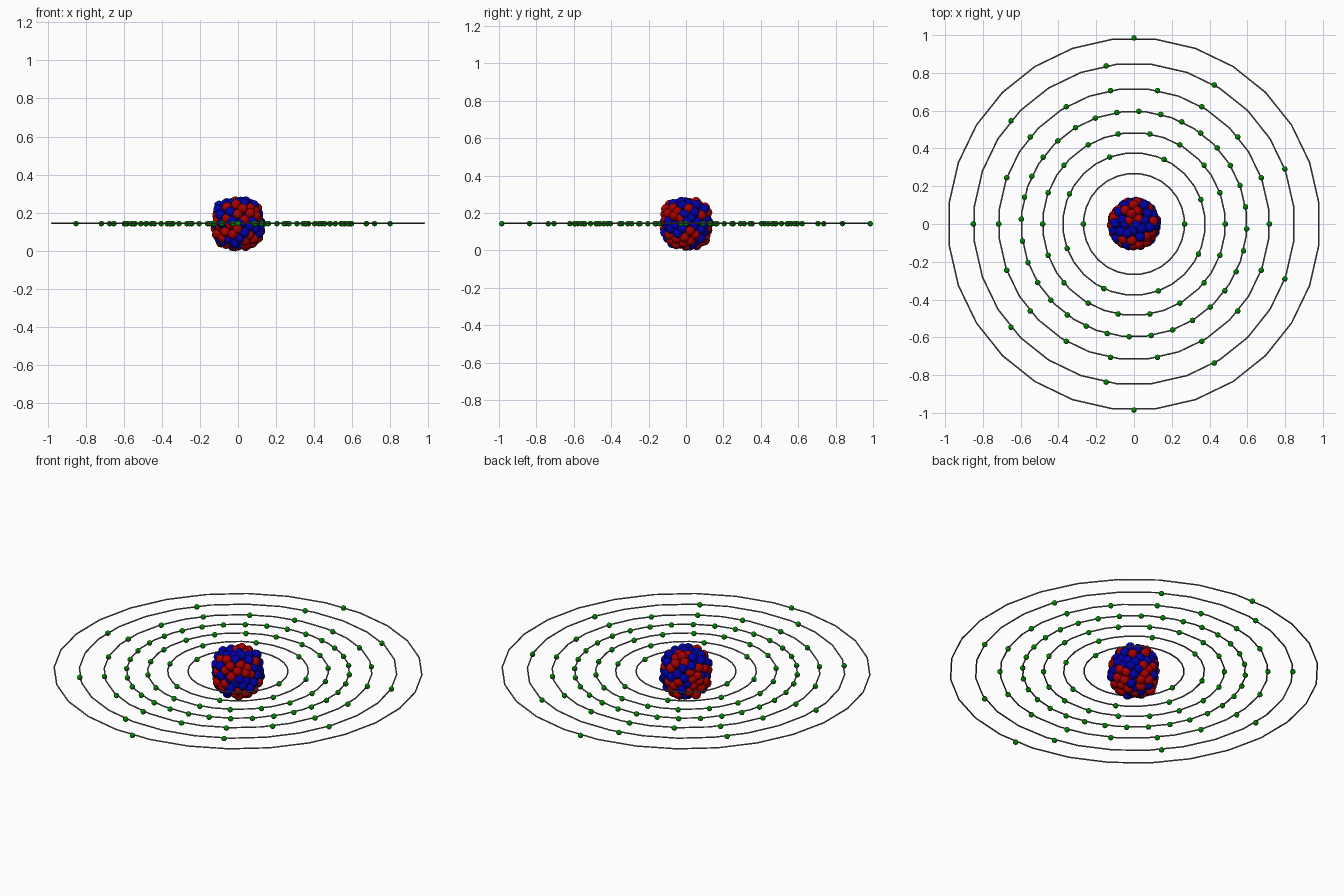
import bpy, bmesh, math, random
from mathutils import Vector, Matrix

random.seed(7)
if "Cube" in bpy.data.objects:
    bpy.data.objects.remove(bpy.data.objects["Cube"], do_unlink=True)

CENTRE = Vector((0, 0, 0.143))
RING_CENTRE = Vector((0, 0, 0.146))


def material(name, colour):
    m = bpy.data.materials.new(name)
    m.use_nodes = True
    m.diffuse_color = (*colour, 1)
    bsdf = m.node_tree.nodes["Principled BSDF"]
    bsdf.inputs["Base Color"].default_value = (*colour, 1)
    return m


red = material("proton red", (0.4, 0, 0))
blue = material("neutron blue", (0, 0, 0.4))
green = material("electron green", (0, 0.25, 0))
grey = material("ring grey", (0.17, 0.17, 0.17))


def balls(name, points, radius, mat):
    """One smooth object holding a small ball at every point."""
    bm = bmesh.new()
    for p in points:
        bmesh.ops.create_icosphere(bm, subdivisions=2, radius=radius,
                                   matrix=Matrix.Translation(CENTRE + p))
    for f in bm.faces:
        f.smooth = True
    mesh = bpy.data.meshes.new(name)
    bm.to_mesh(mesh)
    bm.free()
    mesh.materials.append(mat)
    bpy.context.collection.objects.link(bpy.data.objects.new(name, mesh))


def shell(count, size, power):
    """Evenly spread points on a barrel: round from above, squarish from the side."""
    points = []
    for i in range(count):
        z = 1 - 2 * (i + 0.5) / count
        a = i * math.pi * (3 - math.sqrt(5))
        r = math.sqrt(1 - z * z)
        d = Vector((r * math.cos(a), r * math.sin(a), z))
        d /= (r ** power + abs(z) ** power) ** (1 / power)
        jitter = Vector(random.uniform(-1, 1) for _ in range(3)) * 0.007
        points.append(d * size + jitter)
    return points


# Nucleus: packed outer layer over an inner filling layer
nucleons = shell(115, 0.113, 3.4) + shell(60, 0.084, 3)
protons, neutrons = [], []
for p in nucleons:
    (protons if random.random() < 0.45 else neutrons).append(p)
balls("protons", protons, 0.027, red)
balls("neutrons", neutrons, 0.027, blue)

# Orbits: radius, electron count, angle of the first electron in degrees
ORBITS = [(0.268, 2, 0), (0.377, 8, 20), (0.484, 18, 0), (0.597, 32, 8.75),
          (0.717, 18, 0), (0.85, 9, 20), (0.985, 2, 90)]
SIDES = 28

for number, (radius, count, start) in enumerate(ORBITS, 1):
    bpy.ops.mesh.primitive_torus_add(
        major_radius=radius, minor_radius=0.004, major_segments=SIDES,
        minor_segments=8, location=RING_CENTRE,
        rotation=(0, 0, math.pi / SIDES))
    ring = bpy.context.object
    ring.name = f"orbit_ring_{number}"
    ring.data.materials.append(grey)
    bpy.ops.object.shade_smooth_by_angle()

    angles = [math.radians(start) + math.tau * k / count for k in range(count)]
    balls(f"electrons_{number}",
          [Vector((math.cos(a), math.sin(a), 0)) * radius for a in angles],
          0.015, green)
